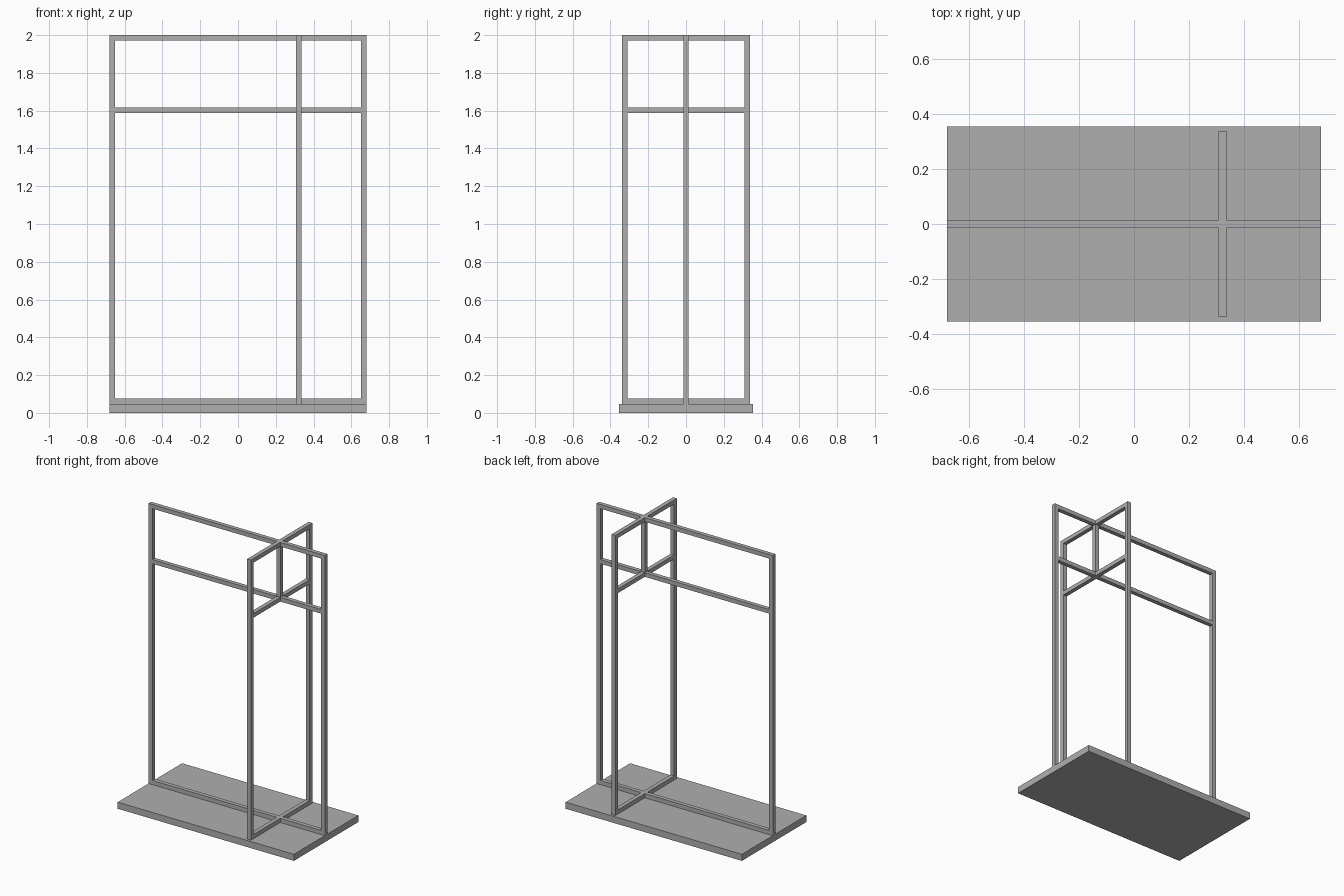
import bpy

cube = bpy.data.objects.get("Cube")
if cube:
    bpy.data.objects.remove(cube, do_unlink=True)

grey = bpy.data.materials.new("plain grey")
grey.use_nodes = True
colour = (0.43, 0.43, 0.43, 1)
grey.diffuse_color = colour
grey.node_tree.nodes["Principled BSDF"].inputs["Base Color"].default_value = colour


def box(name, x, y, z):
    """Box spanning the given (low, high) range on each axis."""
    spans = (x, y, z)
    bpy.ops.mesh.primitive_cube_add(size=1, location=[(a + b) / 2 for a, b in spans])
    obj = bpy.context.object
    obj.name = name
    obj.scale = [b - a for a, b in spans]
    bpy.ops.object.transform_apply(location=False, rotation=False, scale=True)
    obj.data.materials.append(grey)
    return obj


T = 0.029                # bar thickness
H = T / 2
X, Y = 0.68, 0.338       # outer reach of the long and cross frames
BASE, TOP = 0.046, 2.0
CROSS = 0.322            # x of the cross frame
levels = {"bottom": BASE, "middle": 1.587, "top": TOP - T}

# Base slab
box("base", (-X, X), (-0.355, 0.355), (0, BASE))

# Upright posts
for name, s in (("left", 1), ("right", -1)):
    box(name + "_post", sorted((s * X, s * (X - T))), (-H, H), (BASE, TOP))
for name, s in (("back", 1), ("front", -1)):
    box(name + "_post", (CROSS - H, CROSS + H), sorted((s * Y, s * (Y - T))), (BASE, TOP))

# Long rails, and cross rails meeting them from both sides
for level, z in levels.items():
    box(level + "_long_rail", (-X + T, X - T), (-H, H), (z, z + T))
    for name, s in (("back", 1), ("front", -1)):
        box(f"{level}_{name}_rail", (CROSS - H, CROSS + H),
            sorted((s * H, s * (Y - T))), (z, z + T))

# Short post joining the crossings of the upper rails
box("centre_post", (CROSS - H, CROSS + H), (-H, H),
    (levels["middle"] + T, levels["top"]))
